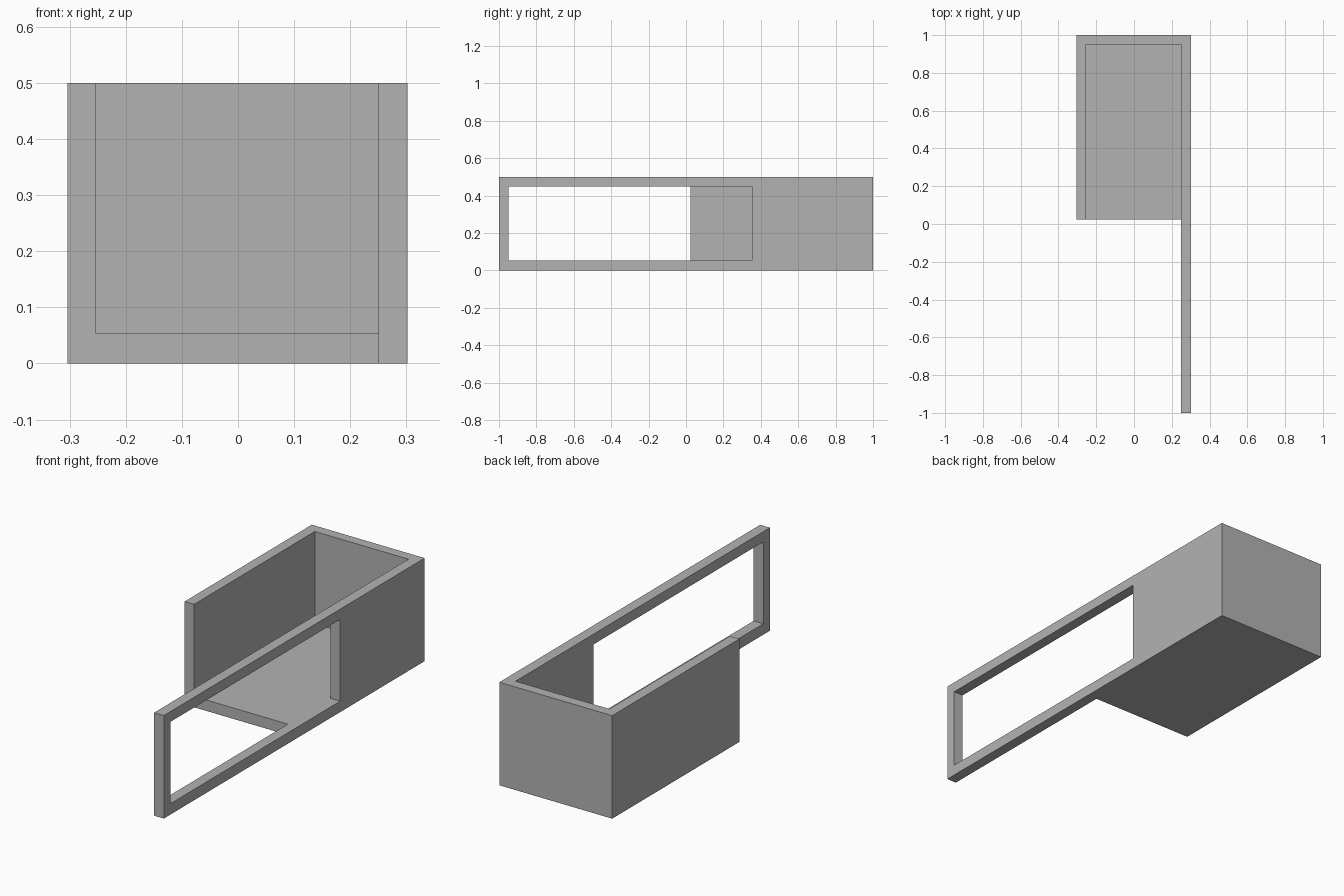
import bpy, bmesh

if "Cube" in bpy.data.objects:
    bpy.data.objects.remove(bpy.data.objects["Cube"])

grey = bpy.data.materials.new("light_grey")
grey.diffuse_color = (0.45, 0.45, 0.45, 1)
grey.use_nodes = True
grey.node_tree.nodes["Principled BSDF"].inputs["Base Color"].default_value = grey.diffuse_color


def finish(name, bm):
    bmesh.ops.recalc_face_normals(bm, faces=bm.faces)
    mesh = bpy.data.meshes.new(name)
    bm.to_mesh(mesh)
    bm.free()
    mesh.materials.append(grey)
    obj = bpy.data.objects.new(name, mesh)
    bpy.context.collection.objects.link(obj)
    return obj


def prism(bm, outline, z0, z1):
    """Extrude an xy outline from z0 up to z1."""
    face = bm.faces.new([bm.verts.new((x, y, z0)) for x, y in outline])
    ext = bmesh.ops.extrude_face_region(bm, geom=[face])["geom"]
    bmesh.ops.translate(bm, vec=(0, 0, z1 - z0),
                        verts=[v for v in ext if isinstance(v, bmesh.types.BMVert)])


L, R, B, F = -0.304, 0.302, 1.0, 0.025   # outer left, right, back, tray front
IL, IR, IB = -0.253, 0.25, 0.95          # inner faces of the walls
FLOOR, TOP = 0.053, 0.5

# Left and back walls as one L-shaped piece
bm = bmesh.new()
prism(bm, [(L, F), (IL, F), (IL, IB), (IR, IB), (IR, B), (L, B)], 0, TOP)
finish("left_and_back_wall", bm)

# Floor between the walls
bm = bmesh.new()
prism(bm, [(IL, F), (IR, F), (IR, IB), (IL, IB)], 0, FLOOR)
finish("floor", bm)

# Long right wall with a rectangular window: ring of quads around the opening
bm = bmesh.new()
outer = [(-1, 0), (B, 0), (B, TOP), (-1, TOP)]
inner = [(-0.95, FLOOR), (0.352, FLOOR), (0.352, 0.45), (-0.95, 0.45)]
loops = [[bm.verts.new((x, y, z)) for y, z in ring]
         for x, ring in ((IR, outer), (R, outer), (R, inner), (IR, inner))]
for a, b in zip(loops, loops[1:] + loops[:1]):
    for i in range(4):
        j = (i + 1) % 4
        bm.faces.new((a[i], a[j], b[j], b[i]))
finish("right_window_wall", bm)
